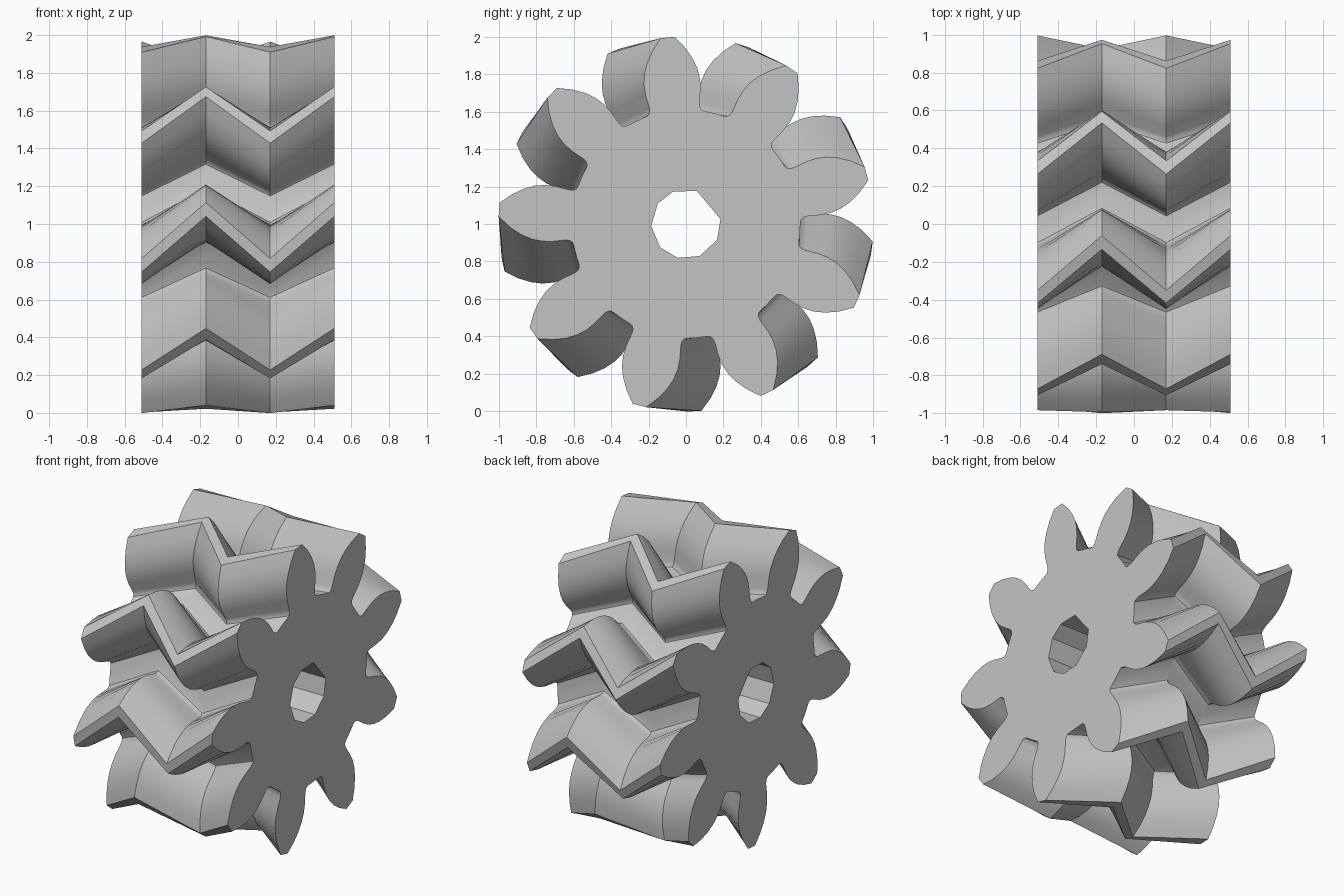
import bpy
import bmesh
from math import sin, cos, radians

cube = bpy.data.objects.get("Cube")
if cube:
    bpy.data.objects.remove(cube, do_unlink=True)

TEETH = 9
PITCH = 360 / TEETH
TWIST = 17.0          # rotation of one herringbone segment, degrees
START = 95.6          # direction of one tooth on the +x end
HALF = 0.51           # half of the gear width

# One tooth flank: radius and half angle, from root fillet to tip
FLANK = [(0.611, 14.8), (0.615, 13.4), (0.628, 12.4), (0.65, 11.95),
         (0.72, 11.8), (0.775, 11.2), (0.83, 9.9), (0.883, 8.0),
         (0.94, 5.4), (1.001, 2.1)]
# Corner directions of the bore
BORE = [8, 72, 112, 144, 183, 222, 256, 293, 333]
BORE_RADIUS = 0.186


def polar(x, radius, angle):
    a = radians(angle)
    return (x, radius * cos(a), 1 + radius * sin(a))


def gear_outline():
    """Radius and angle of every point around the toothed outline."""
    points = []
    for i in range(TEETH):
        mid = START + i * PITCH
        points += [(r, mid - h) for r, h in FLANK]
        points += [(r, mid + h) for r, h in reversed(FLANK)]
        points.append((0.61, mid + PITCH / 2))
    return points


def skin(bm, rings):
    """Join consecutive rings of vertices with quads."""
    for a, b in zip(rings, rings[1:]):
        n = len(a)
        for i in range(n):
            j = (i + 1) % n
            bm.faces.new((a[i], a[j], b[j], b[i]))


def ring_edges(bm, ring):
    return [bm.edges.get((ring[i - 1], ring[i])) for i in range(len(ring))]


bm = bmesh.new()

# Toothed wall: three segments with alternating twist
outline = gear_outline()
stations = [(HALF, 0), (HALF / 3, TWIST), (-HALF / 3, 0), (-HALF, TWIST)]
outer = [[bm.verts.new(polar(x, r, a + turn)) for r, a in outline]
         for x, turn in stations]
skin(bm, outer)

# Straight bore wall
bore = [[bm.verts.new(polar(x, BORE_RADIUS, a)) for a in BORE]
        for x in (HALF, -HALF)]
skin(bm, bore)

# Flat ends with the bore left open
for o, b in ((outer[0], bore[0]), (outer[-1], bore[-1])):
    bmesh.ops.triangle_fill(bm, use_beauty=True,
                            edges=ring_edges(bm, o) + ring_edges(bm, b))

bmesh.ops.recalc_face_normals(bm, faces=bm.faces[:])

# Crisp creases where the twist reverses
for ring in outer + bore:
    for e in ring_edges(bm, ring):
        e.smooth = False

mesh = bpy.data.meshes.new("herringbone_gear")
bm.to_mesh(mesh)
bm.free()
gear = bpy.data.objects.new("herringbone_gear", mesh)
bpy.context.collection.objects.link(gear)

# Single grey material
grey = bpy.data.materials.new("light_grey")
grey.use_nodes = True
colour = (0.55, 0.55, 0.55, 1)
grey.diffuse_color = colour
grey.node_tree.nodes["Principled BSDF"].inputs["Base Color"].default_value = colour
mesh.materials.append(grey)

# Smooth flanks, sharp tips and ends
bpy.ops.object.select_all(action="DESELECT")
gear.select_set(True)
bpy.context.view_layer.objects.active = gear
bpy.ops.object.shade_smooth_by_angle(angle=radians(30), keep_sharp_edges=True)
